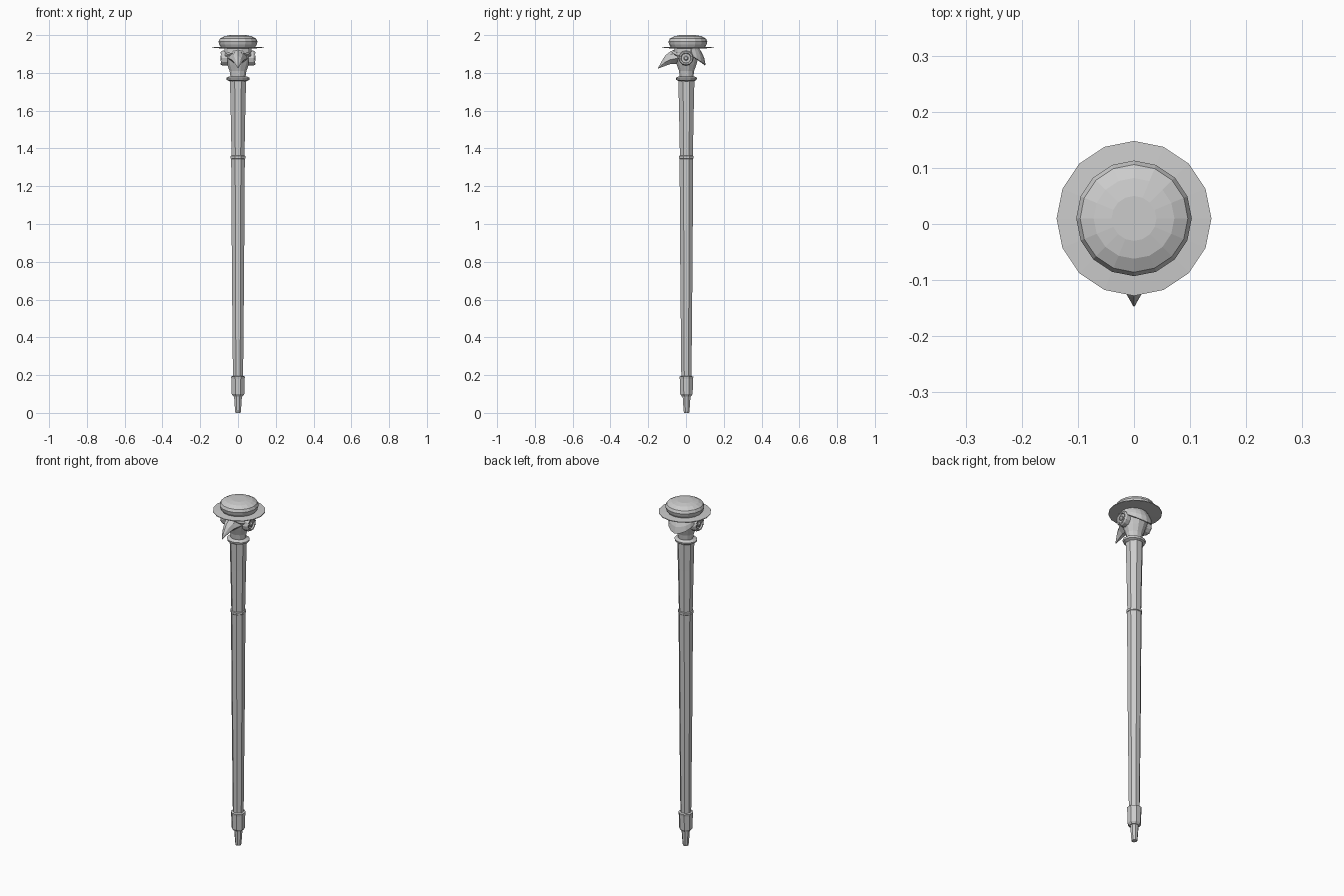
import bpy, math
from mathutils import Vector

if "Cube" in bpy.data.objects:
    bpy.data.objects.remove(bpy.data.objects["Cube"])


def make(name, verts, faces):
    me = bpy.data.meshes.new(name)
    me.from_pydata([tuple(v) for v in verts], [], faces)
    me.validate()
    ob = bpy.data.objects.new(name, me)
    bpy.context.collection.objects.link(ob)
    return ob


def skin(name, rings):
    """Join equal-sized rings of points with quads and cap both ends."""
    n = len(rings[0])
    faces = [(i * n + j, i * n + (j + 1) % n, (i + 1) * n + (j + 1) % n, (i + 1) * n + j)
             for i in range(len(rings) - 1) for j in range(n)]
    faces += [tuple(reversed(range(n))), tuple(range((len(rings) - 1) * n, len(rings) * n))]
    return make(name, [p for r in rings for p in r], faces)


def lathe(name, profile, n, cy=0.0, turn=0.0, squash=1.0):
    """Profile of (radius, z) turned about a vertical axis at y = cy."""
    return skin(name, [[(r * math.cos(turn + 2 * math.pi * k / n),
                         cy + squash * r * math.sin(turn + 2 * math.pi * k / n), z)
                        for k in range(n)] for r, z in profile])


def mirror_x(ob):
    m = ob.modifiers.new("mirror", 'MIRROR')
    m.use_axis[0] = True


T = math.pi / 8

# Tip, ferrule and tapering octagonal shaft
lathe("tip", [(0.015, 0), (0.017, 0.012), (0.023, 0.095)], 8, 0.003, T)
lathe("ferrule", [(0.027, 0.088), (0.036, 0.1), (0.038, 0.18), (0.040, 0.192), (0.030, 0.195)], 8, 0.002, T)
lathe("lower_shaft", [(0.029, 0.18), (0.035, 0.77), (0.039, 1.345)], 8, 0.002, T)
lathe("joint_ring", [(0.038, 1.345), (0.042, 1.348), (0.042, 1.360), (0.036, 1.363)], 8, 0.002, T)
lathe("upper_shaft", [(0.037, 1.355), (0.042, 1.6), (0.046, 1.757)], 8, 0.002, T)

# Collar under the head
lathe("collar", [(0.044, 1.755), (0.060, 1.763), (0.063, 1.774), (0.046, 1.782)], 12, 0.002, T, 0.9)

# Head and neck
lathe("head", [(0.041, 1.775), (0.046, 1.81), (0.060, 1.845), (0.072, 1.88),
               (0.076, 1.91), (0.074, 1.94)], 12, 0.003, math.pi / 12, 0.9)

# Hooked beak: hexagonal sections of (y, top, bottom, half width)
beak = [(-0.03, 1.93, 1.845, 0.056), (-0.055, 1.926, 1.848, 0.047), (-0.082, 1.914, 1.847, 0.034),
        (-0.110, 1.892, 1.837, 0.022), (-0.131, 1.858, 1.829, 0.010), (-0.147, 1.828, 1.823, 0.001)]
rings = []
for y, t, b, w in beak:
    h = t - b
    rings.append([(0, y, t), (w * 0.75, y, t - h * 0.25), (w, y, b + h * 0.35), (w * 0.3, y, b),
                  (-w * 0.3, y, b), (-w, y, b + h * 0.35), (-w * 0.75, y, t - h * 0.25)])
skin("beak", rings)

# Brow ridge sweeping from the beak to each eye piece
brow = skin("brow", [[(x, y, z + 0.009), (x, y - d, z), (x, y, z - 0.009)]
                     for x, y, z, d in [(0.0, -0.072, 1.911, 0.008), (0.03, -0.062, 1.905, 0.008),
                                        (0.055, -0.048, 1.897, 0.008), (0.07, -0.03, 1.892, 0.005)]])
mirror_x(brow)


# Eye pieces: stepped discs on both sides
def eye_disc(name, profile, n):
    ob = skin(name, [[(x, r * math.cos(2 * math.pi * k / n), 1.878 + r * math.sin(2 * math.pi * k / n))
                      for k in range(n)] for r, x in profile])
    mirror_x(ob)


eye_disc("eye_rim", [(0.040, 0.055), (0.040, 0.080), (0.035, 0.089), (0.028, 0.089), (0.025, 0.081)], 12)
eye_disc("eye_lens", [(0.013, 0.078), (0.013, 0.087), (0.008, 0.092)], 8)
for k in range(8):
    a = math.pi / 4 * k + T
    c = Vector((0, math.cos(a), math.sin(a)))
    p = Vector((0.0895, 0, 1.878)) + c * 0.0315
    bpy.ops.mesh.primitive_cube_add(size=0.005, location=p, rotation=(a, 0, 0))
    stud = bpy.context.object
    stud.name = "eye_stud"
    bpy.ops.object.transform_apply(location=True, rotation=True)
    mirror_x(stud)

# Flared neck flap at the back, longest in the middle
cols = 9
verts, faces = [], []
for j in range(cols):
    s = j / (cols - 1) * 2 - 1
    a = math.pi / 2 + s * math.radians(68)
    drop = 1 - 0.55 * abs(s) ** 1.5
    for r, dz in [(0.068, 0), (0.085, 0.028), (0.097, 0.055), (0.104, 0.092)]:
        rr = 0.068 + (r - 0.068) * drop
        verts.append((rr * math.cos(a), rr * math.sin(a), 1.933 - dz * drop))
for j in range(cols - 1):
    for i in range(3):
        q = j * 4 + i
        faces.append((q, q + 1, q + 5, q + 4))
flap = make("neck_flap", verts, faces)
flap.modifiers.new("thickness", 'SOLIDIFY').thickness = 0.006

# Hat: thin wide brim and domed crown
lathe("hat_brim", [(0.07, 1.930), (0.138, 1.931), (0.138, 1.935), (0.09, 1.938)], 16, 0.010)
lathe("hat_crown", [(0.090, 1.934), (0.099, 1.950), (0.103, 1.966), (0.096, 1.981),
                    (0.072, 1.994), (0.040, 2.0)], 16, 0.010)
